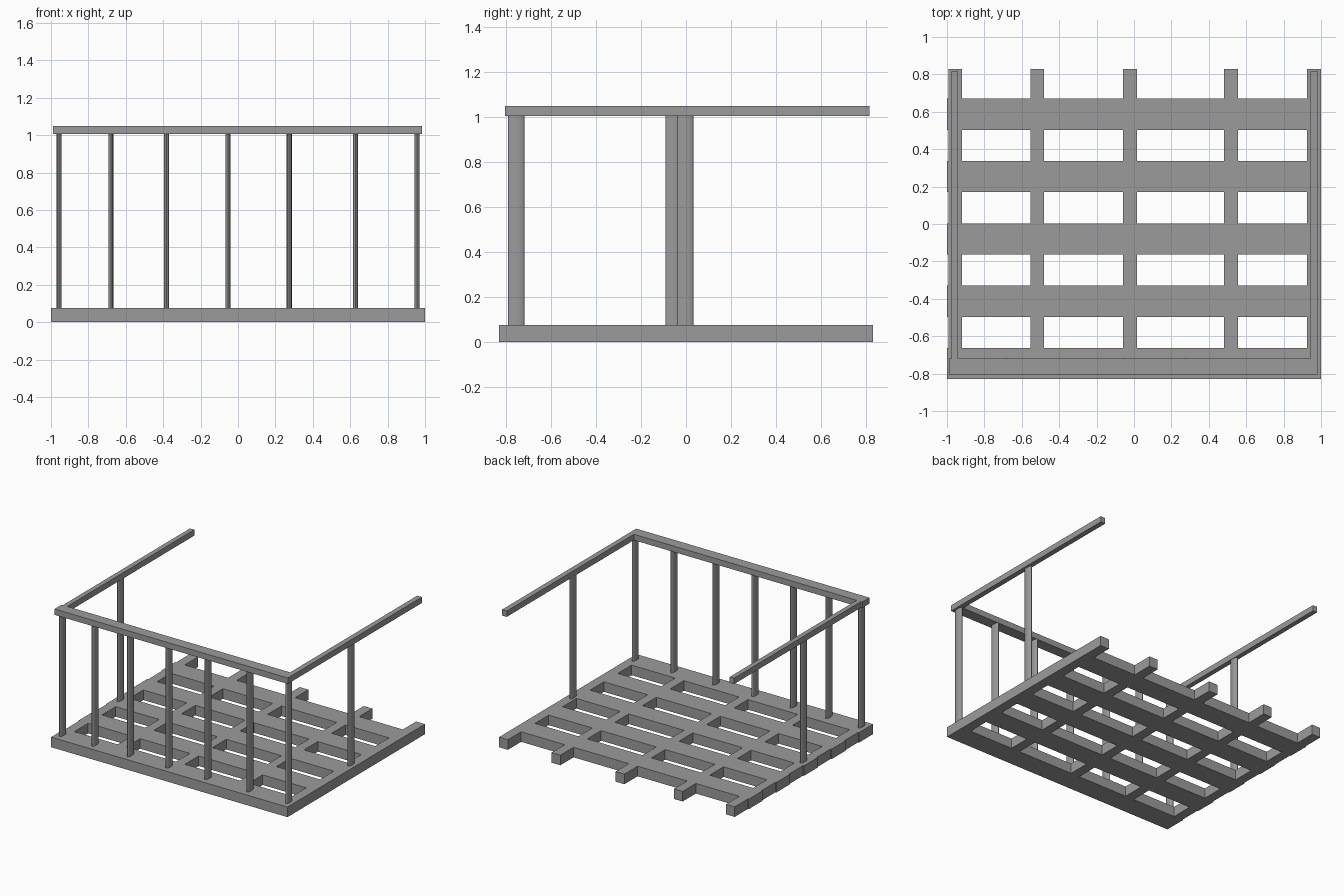
import bpy, bmesh, math

if "Cube" in bpy.data.objects:
    bpy.data.objects.remove(bpy.data.objects["Cube"])

grey = bpy.data.materials.new("plain grey")
grey.diffuse_color = (0.33, 0.33, 0.33, 1)
grey.use_nodes = True
grey.node_tree.nodes["Principled BSDF"].inputs["Base Color"].default_value = grey.diffuse_color


def finish(bm, name):
    bmesh.ops.recalc_face_normals(bm, faces=bm.faces)
    mesh = bpy.data.meshes.new(name)
    bm.to_mesh(mesh)
    bm.free()
    mesh.materials.append(grey)
    ob = bpy.data.objects.new(name, mesh)
    bpy.context.collection.objects.link(ob)
    return ob


def slab(name, rects, z0, z1):
    """Union of flat rectangles (x0, x1, y0, y1) extruded from z0 to z1."""
    xs = sorted({v for r in rects for v in r[:2]})
    ys = sorted({v for r in rects for v in r[2:]})
    bm = bmesh.new()
    verts = {(x, y): bm.verts.new((x, y, z0)) for x in xs for y in ys}
    for xa, xb in zip(xs, xs[1:]):
        for ya, yb in zip(ys, ys[1:]):
            cx, cy = (xa + xb) / 2, (ya + yb) / 2
            if any(r[0] < cx < r[1] and r[2] < cy < r[3] for r in rects):
                bm.faces.new([verts[p] for p in ((xa, ya), (xb, ya), (xb, yb), (xa, yb))])
    bmesh.ops.delete(bm, geom=[v for v in bm.verts if not v.link_faces], context='VERTS')
    top = bmesh.ops.extrude_face_region(bm, geom=bm.faces[:])["geom"]
    bmesh.ops.translate(bm, vec=(0, 0, z1 - z0),
                        verts=[g for g in top if isinstance(g, bmesh.types.BMVert)])
    return finish(bm, name)


def post(name, x, y, z0=0.07, z1=1.01, rx=0.0135, ry=0.037, n=12):
    """Upright with a flattened oval section."""
    bm = bmesh.new()
    ring = [bm.verts.new((x + rx * math.cos(2 * math.pi * i / n),
                          y + ry * math.sin(2 * math.pi * i / n), z0)) for i in range(n)]
    base = bm.faces.new(ring)
    top = bmesh.ops.extrude_face_region(bm, geom=[base])["geom"]
    bmesh.ops.translate(bm, vec=(0, 0, z1 - z0),
                        verts=[g for g in top if isinstance(g, bmesh.types.BMVert)])
    return finish(bm, name)


# Floor lattice: wide cross boards and narrow joists, all flush
boards = [(-1, 1, -0.83 + i / 3, -0.663 + i / 3) for i in range(5)]
joists = [(a, b, -0.83, 0.83) for a, b in
          ((-0.993, -0.92), (-0.553, -0.48), (-0.06, 0.015), (0.482, 0.556), (0.925, 1))]
slab("floor_lattice", boards + joists, 0, 0.077)

# Top handrail: front bar with two side bars
slab("handrail", [(-0.988, 0.985, -0.805, -0.72),
                  (-0.977, -0.94, -0.805, 0.815),
                  (0.945, 0.985, -0.805, 0.815)], 1.005, 1.05)

# Front row of posts
for i, x in enumerate((-0.956, -0.68, -0.382, -0.054, 0.274, 0.628, 0.957)):
    post(f"front_post_{i + 1}", x, -0.754)

# One post half way along each side
post("left_side_post", -0.956, -0.055)
post("right_side_post", 0.957, -0.003)
